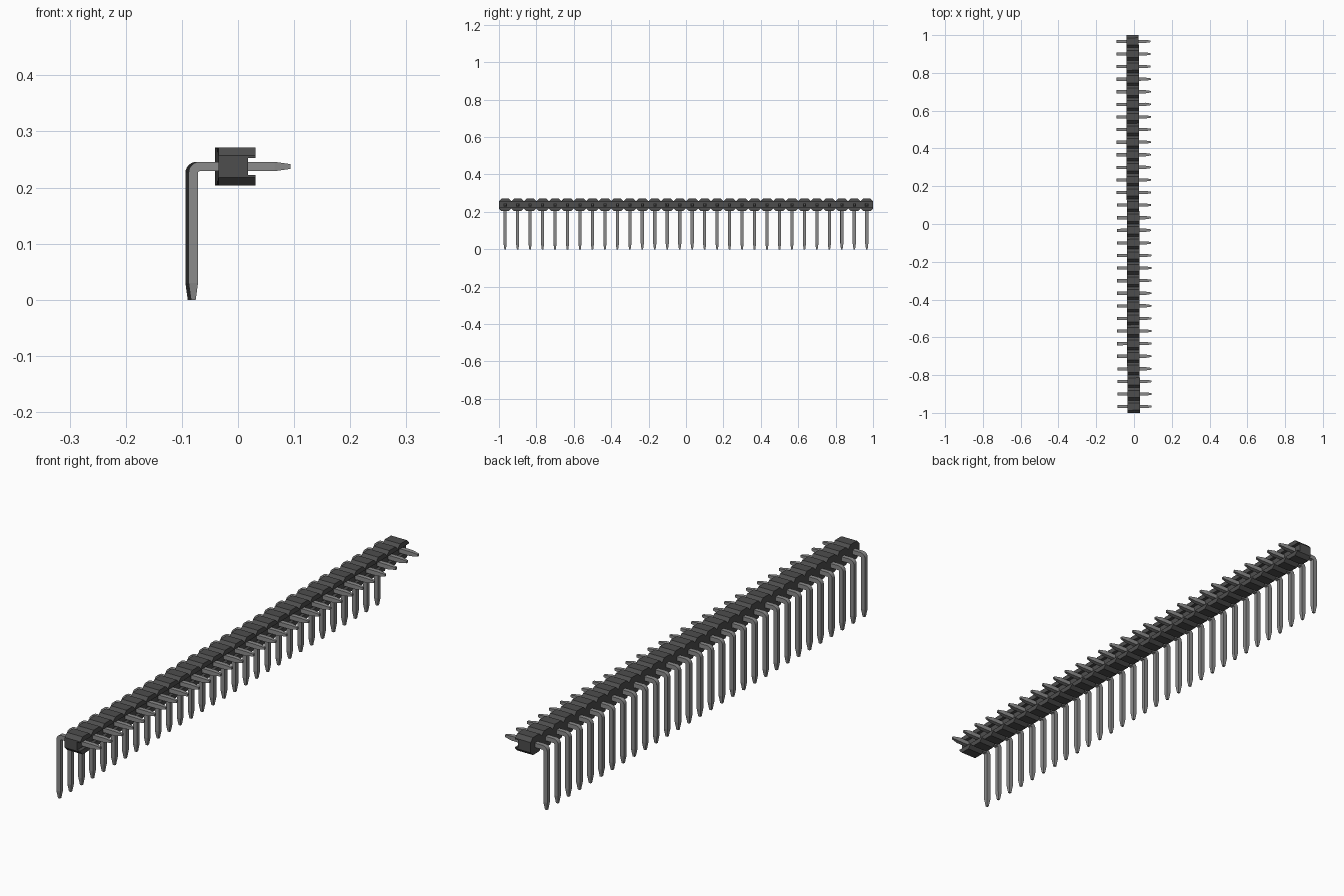
import bpy
import bmesh
import math
from mathutils import Vector, Matrix

cube = bpy.data.objects.get("Cube")
if cube:
    bpy.data.objects.remove(cube, do_unlink=True)

COUNT = 30
PITCH = 2.0 / COUNT
MID_Z = 0.2375                       # height of the pin row axis
TURN = Matrix.Rotation(0.003, 4, 'Z')  # the strip sits very slightly turned


def material(name, grey):
    mat = bpy.data.materials.new(name)
    colour = (grey, grey, grey, 1.0)
    mat.diffuse_color = colour
    mat.use_nodes = True
    bsdf = next(n for n in mat.node_tree.nodes if n.type == 'BSDF_PRINCIPLED')
    bsdf.inputs["Base Color"].default_value = colour
    return mat


def loft(name, rings, mat):
    """Skin a list of matching closed rings and cap both ends."""
    bm = bmesh.new()
    loops = [[bm.verts.new(p) for p in ring] for ring in rings]
    n = len(loops[0])
    for a, b in zip(loops, loops[1:]):
        for i in range(n):
            j = (i + 1) % n
            bm.faces.new((a[i], a[j], b[j], b[i]))
    bm.faces.new(loops[0])
    bm.faces.new(reversed(loops[-1]))
    bmesh.ops.recalc_face_normals(bm, faces=bm.faces)
    mesh = bpy.data.meshes.new(name)
    bm.to_mesh(mesh)
    bm.free()
    mesh.materials.append(mat)
    return mesh


def place(name, mesh, y=0.0):
    obj = bpy.data.objects.new(name, mesh)
    obj.matrix_world = TURN @ Matrix.Translation((0, y, 0))
    bpy.context.collection.objects.link(obj)


black = material("black plastic", 0.075)
metal = material("grey metal", 0.26)

# Housing: C-shaped profile lofted along y, pinched between the units
BACK, GROOVE, FRONT = -0.038, 0.015, 0.028
HALF, SLOT, CHAMFER = 0.0335, 0.015, 0.014


def housing_ring(y, half):
    outline = [(BACK, -half), (FRONT, -half), (FRONT, -SLOT), (GROOVE, -SLOT),
               (GROOVE, SLOT), (FRONT, SLOT), (FRONT, half), (BACK, half)]
    return [(x, y, MID_Z + z) for x, z in outline]


rings = []
for i in range(COUNT):
    y0 = -1 + i * PITCH
    rings.append(housing_ring(y0, HALF - CHAMFER))
    rings.append(housing_ring(y0 + CHAMFER, HALF))
    rings.append(housing_ring(y0 + PITCH - CHAMFER, HALF))
rings.append(housing_ring(1, HALF - CHAMFER))
place("housing", loft("housing", rings, black))

# Pin: square wire swept through a right-angle bend, tapered at both tips
W = 0.0084          # half thickness
TIP = 0.0042        # half thickness at the tips
LEG_X = -0.0825
BEND = W + 0.003    # centre-line bend radius


def pin_ring(x, z, angle, half):
    """Square section; angle gives the direction across the wire in x-z."""
    across = Vector((math.cos(angle), 0, math.sin(angle))) * half
    side = Vector((0, half, 0))
    c = Vector((x, 0, z))
    return [c + across + side, c + across - side,
            c - across - side, c - across + side]


up, out = math.pi / 2, math.pi
rings = [pin_ring(0.091, MID_Z, up, TIP), pin_ring(0.062, MID_Z, up, W)]
cx, cz = LEG_X + BEND, MID_Z - BEND
for k in range(7):
    a = up + (out - up) * k / 6
    rings.append(pin_ring(cx + BEND * math.cos(a), cz + BEND * math.sin(a), a, W))
rings += [pin_ring(LEG_X, 0.03, out, W), pin_ring(LEG_X, 0, out, TIP)]
pin_mesh = loft("pin", rings, metal)

for i in range(COUNT):
    place(f"pin_{i + 1:02d}", pin_mesh, -1 + (i + 0.5) * PITCH)
